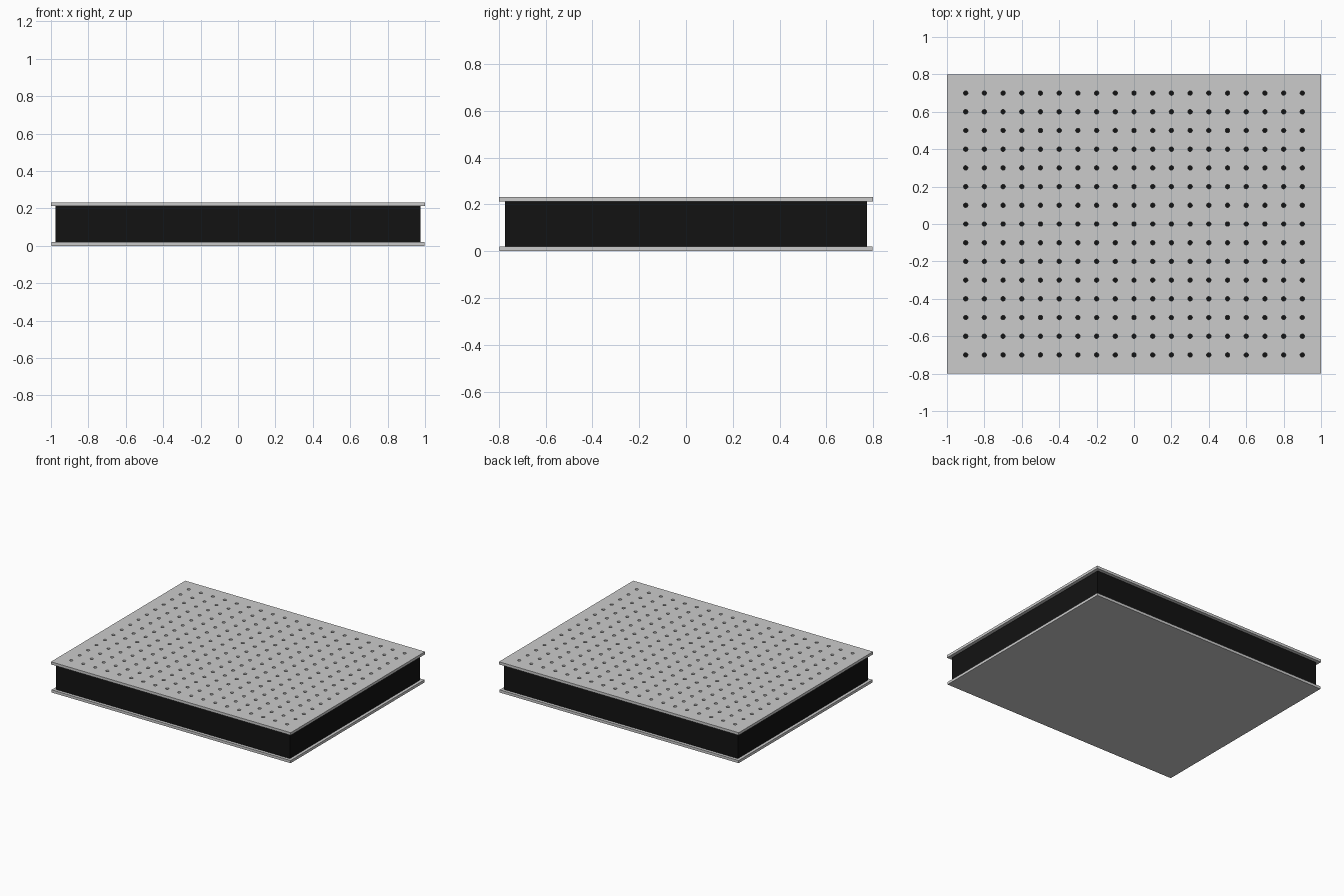
import bpy, bmesh
from mathutils import Matrix

if "Cube" in bpy.data.objects:
    bpy.data.objects.remove(bpy.data.objects["Cube"])


def box(name, hx, hy, z0, z1):
    bm = bmesh.new()
    bmesh.ops.create_cube(bm, size=1, matrix=Matrix.Translation((0, 0, (z0 + z1) / 2))
                          @ Matrix.Diagonal((2 * hx, 2 * hy, z1 - z0, 1)))
    return finish(name, bm)


def finish(name, bm):
    me = bpy.data.meshes.new(name)
    bm.to_mesh(me)
    bm.free()
    ob = bpy.data.objects.new(name, me)
    bpy.context.collection.objects.link(ob)
    return ob


# bottom skin, black side frame, top skin
box("bottom_plate", 0.997, 0.797, 0.0, 0.02)
core = box("core_frame", 0.975, 0.775, 0.02, 0.212)
top = box("top_plate", 1.0, 0.8, 0.212, 0.232)

black = bpy.data.materials.new("black")
black.diffuse_color = (0.006, 0.006, 0.006, 1)
black.use_nodes = True
black.node_tree.nodes["Principled BSDF"].inputs["Base Color"].default_value = black.diffuse_color
core.data.materials.append(black)

# grid of mounting holes, 19 x 15 at 0.1 spacing
bm = bmesh.new()
for i in range(-9, 10):
    for j in range(-7, 8):
        bmesh.ops.create_cone(bm, cap_ends=True, segments=16, radius1=0.012, radius2=0.012,
                              depth=0.06, matrix=Matrix.Translation((i / 10, j / 10, 0.222)))
cutter = finish("hole_cutter", bm)
cutter.hide_render = True
cutter.hide_set(True)

mod = top.modifiers.new("mounting_holes", 'BOOLEAN')
mod.operation = 'DIFFERENCE'
mod.solver = 'EXACT'
mod.object = cutter
